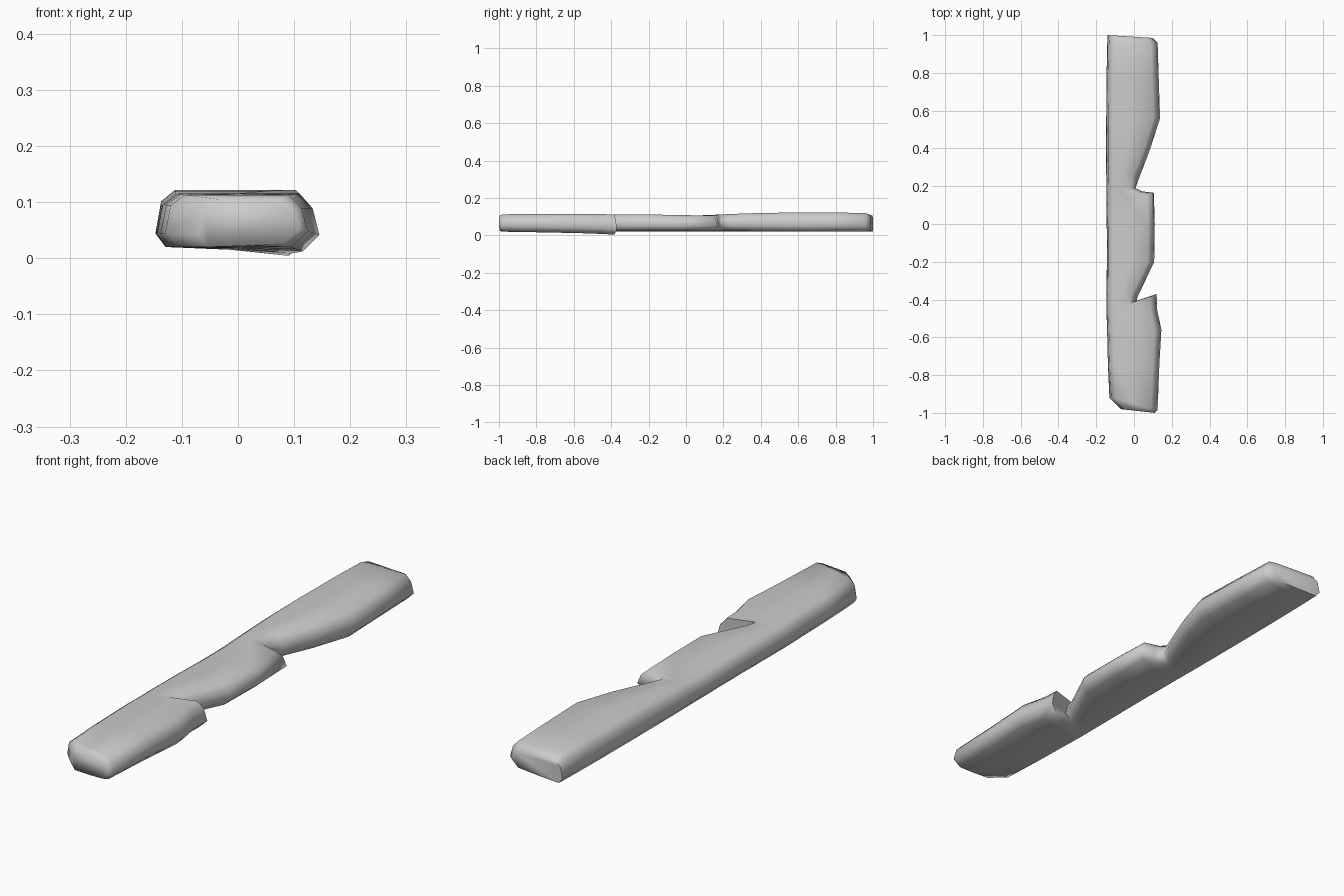
import bpy, bmesh, math

cube = bpy.data.objects.get("Cube")
if cube:
    bpy.data.objects.remove(cube)

# Stations along the plank:
# left y, right y, left x, right x, right underside z, top z
STATIONS = [
    (-.98, -1, -.07, .11, .03, .105),
    (-.92, -.985, -.13, .125, .02, .113),
    (-.75, -.75, -.138, .134, .015, .114),
    (-.58, -.56, -.142, .145, .01, .115),
    (-.52, -.45, -.144, .122, .005, .114),
    (-.48, -.37, -.145, .12, 0, .112),
    (-.43, -.415, -.145, .012, .022, .112),
    (-.36, -.385, -.145, .02, .024, .112),
    (-.2, -.2, -.144, .107, .025, .112),
    (-.05, 0, -.144, .11, .025, .108),
    (.05, .165, -.145, .105, .026, .107),
    (.12, .173, -.145, .04, .026, .109),
    (.18, .19, -.146, .008, .026, .112),
    (.27, .25, -.147, .03, .026, .115),
    (.4, .4, -.147, .087, .022, .12),
    (.56, .56, -.147, .138, .02, .122),
    (.8, .8, -.145, .13, .02, .122),
    (.95, .96, -.142, .125, .02, .12),
    (1, .985, -.14, .1, .03, .105),
]

# Cross-section: side (-1 left, 0 middle, 1 right), inset, height fraction
SECTION = [
    (-1, .035, 1), (-1, .01, .8), (-1, 0, .25), (-1, .018, 0),
    (0, 0, 0),
    (1, .03, 0), (1, 0, .3), (1, .012, .75), (1, .035, 1),
    (0, 0, 1),
]


def ring(bm, station):
    """One cross-section, skewed between the left and right edges."""
    y_left, y_right, x_left, x_right, z_low, z_top = station
    width = x_right - x_left
    verts = []
    for side, inset, height in SECTION:
        u = (side + 1) / 2 - side * inset / width
        z_bottom = .02 + (z_low - .02) * u * u
        verts.append(bm.verts.new((
            x_left + width * u,
            y_left + (y_right - y_left) * u,
            z_bottom + (z_top - z_bottom) * height)))
    return verts


# Notched plank body lofted through the stations
bm = bmesh.new()
rings = [ring(bm, station) for station in STATIONS]
count = len(SECTION)
for a, b in zip(rings, rings[1:]):
    for i in range(count):
        j = (i + 1) % count
        bm.faces.new((a[i], a[j], b[j], b[i]))
bm.faces.new(rings[0])
bm.faces.new(rings[-1])
bmesh.ops.recalc_face_normals(bm, faces=bm.faces)
mesh = bpy.data.meshes.new("notched_plank")
bm.to_mesh(mesh)
bm.free()

plank = bpy.data.objects.new("notched_plank", mesh)
bpy.context.collection.objects.link(plank)

# Single plain grey material
grey = bpy.data.materials.new("plain grey")
grey.use_nodes = True
colour = (.6, .6, .6, 1)
grey.diffuse_color = colour
grey.node_tree.nodes["Principled BSDF"].inputs["Base Color"].default_value = colour
mesh.materials.append(grey)

# Soft shading across the worn edges
bpy.ops.object.select_all(action="DESELECT")
plank.select_set(True)
bpy.context.view_layer.objects.active = plank
bpy.ops.object.shade_smooth_by_angle(angle=math.radians(75))
